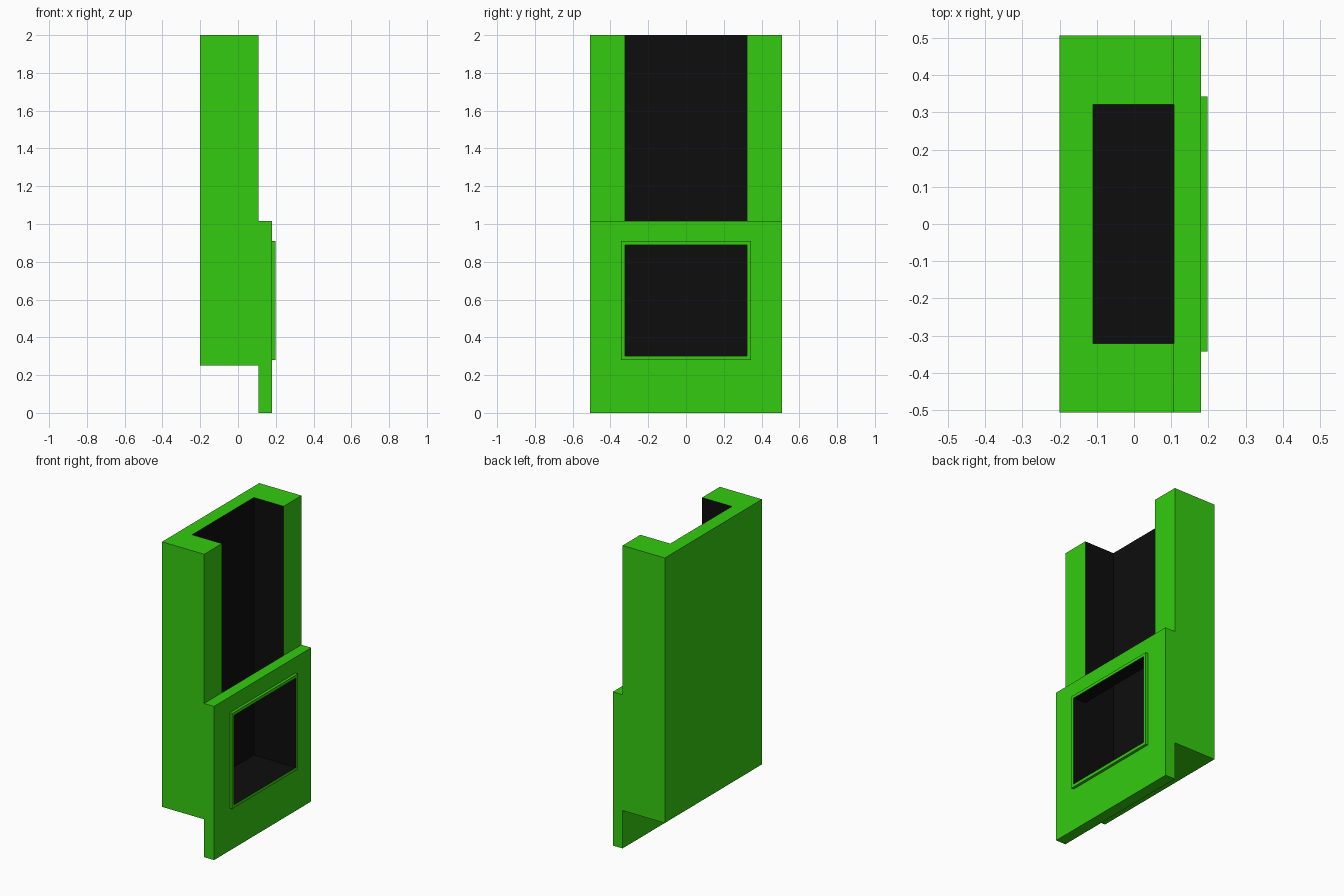
import bpy, bmesh

if "Cube" in bpy.data.objects:
    bpy.data.objects.remove(bpy.data.objects["Cube"])


def material(name, color):
    m = bpy.data.materials.new(name)
    m.diffuse_color = color
    m.use_nodes = True
    m.node_tree.nodes["Principled BSDF"].inputs["Base Color"].default_value = m.diffuse_color
    return m


green = material("green_paint", (0.035, 0.6, 0.005, 1))
black = material("black_lining", (0.004, 0.004, 0.004, 1))


def side_profile(name, points, half_width, mat):
    """Extrude an x-z profile symmetrically along y."""
    bm = bmesh.new()
    face = bm.faces.new([bm.verts.new((x, -half_width, z)) for x, z in points])
    new = bmesh.ops.extrude_face_region(bm, geom=[face])["geom"]
    moved = [v for v in new if isinstance(v, bmesh.types.BMVert)]
    bmesh.ops.translate(bm, verts=moved, vec=(0, 2 * half_width, 0))
    bmesh.ops.recalc_face_normals(bm, faces=bm.faces)
    mesh = bpy.data.meshes.new(name)
    bm.to_mesh(mesh)
    bm.free()
    mesh.materials.append(mat)
    ob = bpy.data.objects.new(name, mesh)
    bpy.context.collection.objects.link(ob)
    return ob


def carve(ob, cutter):
    """Cut the opening; cut faces take the cutter's black material."""
    mod = ob.modifiers.new("opening", 'BOOLEAN')
    mod.operation = 'DIFFERENCE'
    mod.solver = 'EXACT'
    mod.material_mode = 'TRANSFER'
    mod.object = cutter
    bpy.context.view_layer.objects.active = ob
    bpy.ops.object.modifier_apply(modifier=mod.name)


# Housing with the lower front plate hanging below it
housing = side_profile("housing", [
    (-0.2, 0.25), (0.108, 0.25), (0.108, 0), (0.18, 0),
    (0.18, 1.015), (0.108, 1.015), (0.108, 2), (-0.2, 2)], 0.507, green)

# Raised rim around the window
rim = side_profile("window_rim", [
    (0.18, 0.28), (0.198, 0.28), (0.198, 0.91), (0.18, 0.91)], 0.343, green)

# Hollow: open channel above, window below, solid header between
cutter = side_profile("hollow_cutter", [
    (-0.11, 0.3), (0.4, 0.3), (0.4, 0.89), (0.108, 0.89),
    (0.108, 1.015), (0.4, 1.3), (0.4, 2.2), (-0.11, 2.2)], 0.322, black)
cutter.hide_render = True

for part in (housing, rim):
    carve(part, cutter)
bpy.data.objects.remove(cutter)
